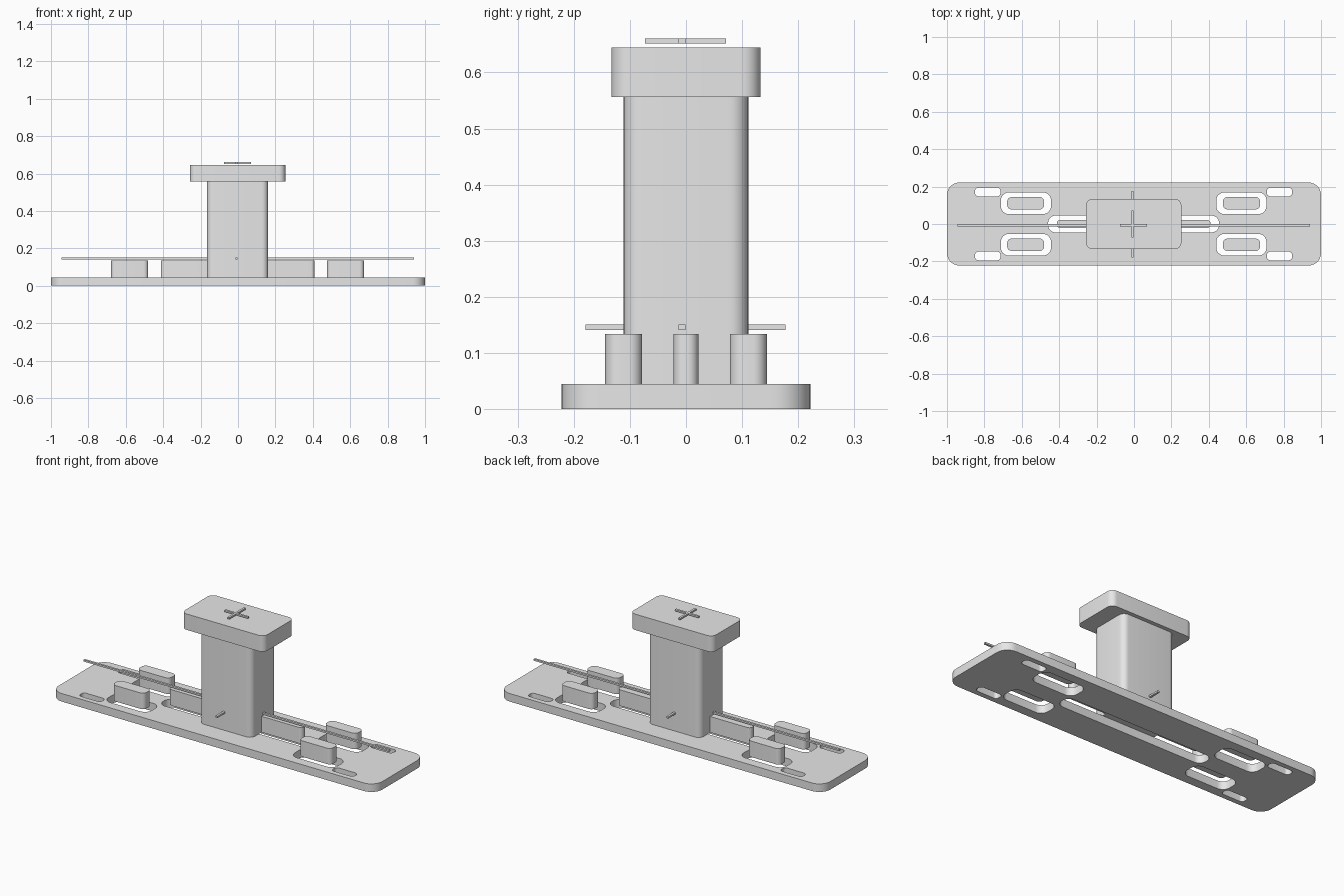
import bpy, bmesh, math

if "Cube" in bpy.data.objects:
    bpy.data.objects.remove(bpy.data.objects["Cube"])

grey = bpy.data.materials.new("plain grey")
grey.diffuse_color = (0.8, 0.8, 0.8, 1)
grey.use_nodes = True
grey.node_tree.nodes["Principled BSDF"].inputs["Base Color"].default_value = grey.diffuse_color
CX = -0.002  # slight offset of the fittings from the plate centre


def rounded_rect(cx, cy, hx, hy, r, steps=8):
    """Outline of a rectangle with rounded corners."""
    pts = []
    for i, (sx, sy) in enumerate(((1, 1), (-1, 1), (-1, -1), (1, -1))):
        for k in range(steps + 1):
            a = math.pi / 2 * (i + k / steps)
            pts.append((cx + sx * (hx - r) + r * math.cos(a),
                        cy + sy * (hy - r) + r * math.sin(a)))
    return pts


def slab(name, outlines, z0, z1):
    """Extrude a filled outline; further outlines become holes."""
    cu = bpy.data.curves.new(name, "CURVE")
    cu.dimensions = "2D"
    cu.fill_mode = "BOTH"
    cu.extrude = (z1 - z0) / 2
    for pts in outlines:
        sp = cu.splines.new("POLY")
        sp.points.add(len(pts) - 1)
        for p, (x, y) in zip(sp.points, pts):
            p.co = (x, y, 0, 1)
        sp.use_cyclic_u = True
    ob = bpy.data.objects.new(name, cu)
    bpy.context.collection.objects.link(ob)
    ob.location.z = (z0 + z1) / 2
    bpy.ops.object.select_all(action="DESELECT")
    bpy.context.view_layer.objects.active = ob
    ob.select_set(True)
    bpy.ops.object.convert(target="MESH")
    ob = bpy.context.object
    bm = bmesh.new()
    bm.from_mesh(ob.data)
    bmesh.ops.remove_doubles(bm, verts=bm.verts, dist=1e-5)
    bmesh.ops.recalc_face_normals(bm, faces=bm.faces)
    bm.to_mesh(ob.data)
    bm.free()
    ob.data.materials.clear()
    ob.data.materials.append(grey)
    bpy.ops.object.shade_smooth_by_angle(angle=math.radians(30))


def strip(name, x0, x1, y0, y1, z0, z1):
    """Thin square-edged bar."""
    bpy.ops.mesh.primitive_cube_add(
        size=1, location=((x0 + x1) / 2, (y0 + y1) / 2, (z0 + z1) / 2))
    ob = bpy.context.object
    ob.name = name
    ob.scale = (x1 - x0, y1 - y0, z1 - z0)
    bpy.ops.object.transform_apply(location=False, rotation=False, scale=True)
    ob.data.materials.append(grey)


corners = [(sx, sy) for sx in (-1, 1) for sy in (-1, 1)]

# base plate with its slots
plate = [rounded_rect(0, 0, 1.0, 0.222, 0.067),
         rounded_rect(CX, 0, 0.457, 0.045, 0.04)]
for sx, sy in corners:
    plate.append(rounded_rect(CX + sx * 0.576, sy * 0.111, 0.134, 0.058, 0.043))
    plate.append(rounded_rect(CX + sx * 0.780, sy * 0.171, 0.068, 0.023, 0.018))
slab("base_plate", plate, 0, 0.045)

# raised blocks over the slots
for sx, sy in corners:
    slab("side_block", [rounded_rect(CX + sx * 0.577, sy * 0.111, 0.099, 0.033, 0.024)],
         0.045, 0.134)
slab("centre_block", [rounded_rect(CX, 0, 0.411, 0.022, 0.019)], 0.045, 0.134)

# column and cap
slab("column", [rounded_rect(CX, 0, 0.163, 0.111, 0.033)], 0.045, 0.556)
slab("cap", [rounded_rect(CX, 0, 0.255, 0.133, 0.033)], 0.556, 0.645)

# long thin centre lines crossing through the column
strip("long_line", -0.945, 0.942, -0.013, -0.001, 0.141, 0.1505)
strip("cross_line", -0.014, -0.002, -0.179, 0.177, 0.141, 0.1505)

# small cross above the cap
strip("cap_mark_long", -0.075, 0.07, -0.013, -0.001, 0.6515, 0.6605)
strip("cap_mark_cross", -0.014, -0.002, -0.073, 0.071, 0.6515, 0.6605)
